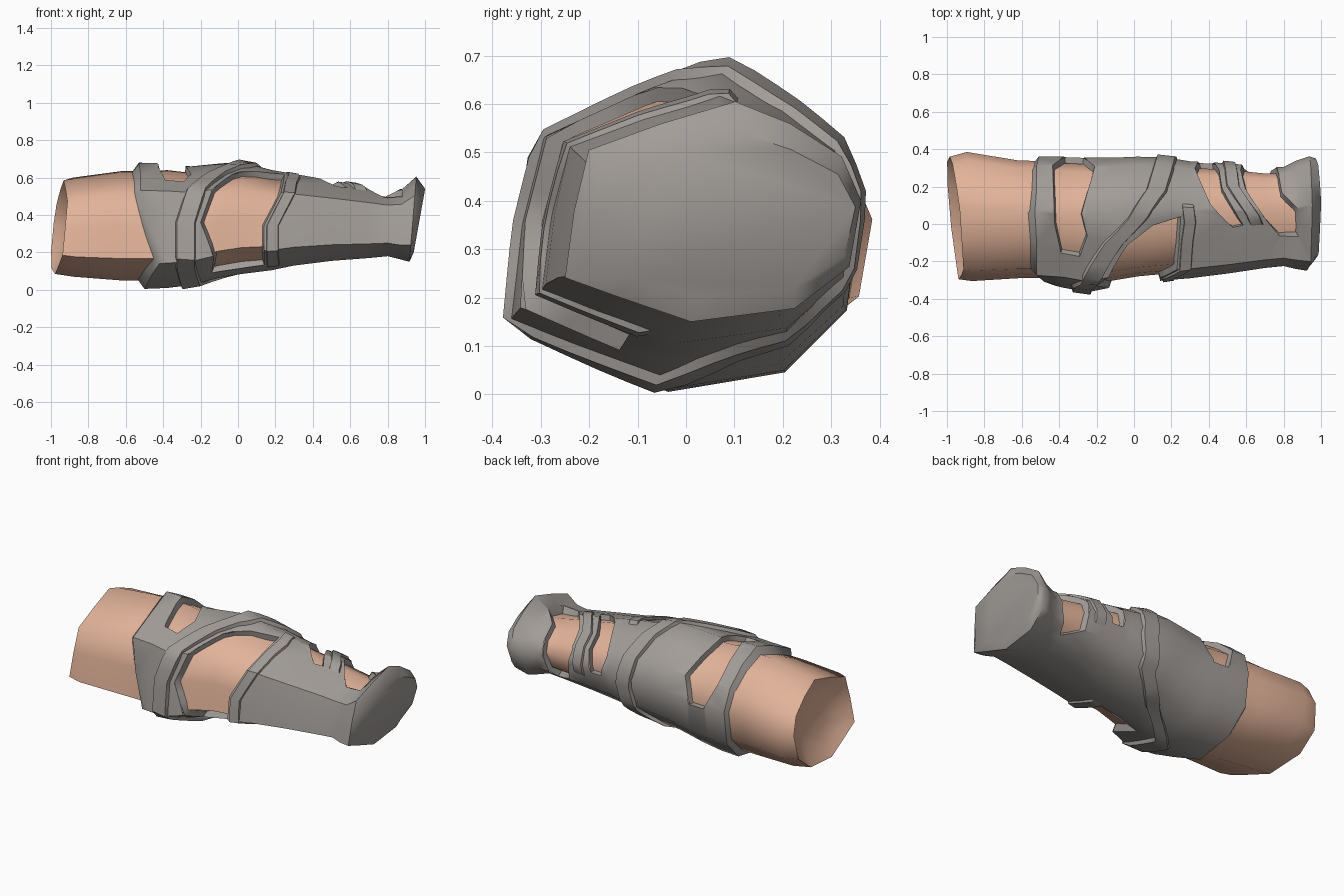
import bpy, bmesh, math
from mathutils import Vector
from mathutils.bvhtree import BVHTree
from mathutils.geometry import delaunay_2d_cdt

if "Cube" in bpy.data.objects:
    bpy.data.objects.remove(bpy.data.objects["Cube"], do_unlink=True)

AXIS_Y, AXIS_Z = 0.03, 0.36
# Angular arm cross-section, normalised to -1..1
PROFILE = [(-.15, -1), (-.65, -.77), (-1, -.6), (-.94, 0), (-.84, .56), (-.35, .8),
           (.15, 1), (.52, .8), (.87, .5), (1, .1), (.92, -.5), (.55, -.88)]
SIDES = len(PROFILE)


def material(name, colour):
    m = bpy.data.materials.new(name)
    m.use_nodes = True
    m.diffuse_color = (*colour, 1)
    m.node_tree.nodes["Principled BSDF"].inputs["Base Color"].default_value = (*colour, 1)
    return m


SKIN = material("skin", (.76, .45, .32))
CLOTH = material("grey_cloth", (.36, .335, .315))


def ring(x, y0, y1, z0, z1, inset=0, tilt_y=0, tilt_z=0, wave=None):
    cy, cz, hy, hz = (y0 + y1) / 2, (z0 + z1) / 2, (y1 - y0) / 2 - inset, (z1 - z0) / 2 - inset
    return [Vector((x + tilt_y * hy * u + tilt_z * hz * v + (wave[i] if wave else 0),
                    cy + hy * u, cz + hz * v)) for i, (u, v) in enumerate(PROFILE)]


def loft(rings, closed=False):
    bm = bmesh.new()
    rows = [[bm.verts.new(p) for p in r] for r in rings]
    for a, b in zip(rows, rows[1:] + rows[:1] if closed else rows[1:]):
        for i in range(len(a)):
            j = (i + 1) % len(a)
            bm.faces.new((a[i], a[j], b[j], b[i]))
    if not closed:
        bm.faces.new(rows[0])
        bm.faces.new(rows[-1])
    return bm


def add_object(name, bm, mat, angle):
    bmesh.ops.recalc_face_normals(bm, faces=bm.faces)
    mesh = bpy.data.meshes.new(name)
    bm.to_mesh(mesh)
    bm.free()
    ob = bpy.data.objects.new(name, mesh)
    bpy.context.collection.objects.link(ob)
    mesh.materials.append(mat)
    bpy.ops.object.select_all(action='DESELECT')
    ob.select_set(True)
    bpy.context.view_layer.objects.active = ob
    bpy.ops.object.shade_smooth_by_angle(angle=math.radians(angle))


# Outer cloth sections: x, y range, z range
WRAP = [(-.38, -.34, .36, .01, .675), (-.25, -.365, .355, .025, .66),
        (-.1, -.335, .355, .065, .675), (.02, -.315, .36, .085, .685),
        (.18, -.3, .355, .105, .64), (.3, -.29, .335, .13, .62),
        (.5, -.265, .325, .155, .585), (.7, -.235, .305, .17, .55),
        (.8, -.225, .305, .18, .53)]

# Forearm, with a hollow slanted end and a slimmer part under the cloth
END = (-.305, .37, .075, .595)
arm_rings = [ring(-.88, *END, inset=.14, tilt_y=-.1, tilt_z=.11),
             ring(-.925, *END, inset=.05, tilt_y=-.1, tilt_z=.11),
             ring(-.955, *END, inset=.01, tilt_y=-.1, tilt_z=.11),
             ring(-.88, -.305, .385, .07, .6, tilt_y=-.04),
             ring(-.62, -.29, .34, .05, .635),
             ring(-.45, -.29, .335, .05, .635)]
arm_rings += [ring(*s, inset=.035) for s in WRAP]
arm_rings.append(ring(.9, -.22, .33, .19, .53, inset=.04))
add_object("forearm", loft(arm_rings), SKIN, 62)

# Cloth sections, with an uneven first edge and a flared wrist end
WAVE = [-.02, .02, .06, 0, -.04, -.04, -.05, -.04, -.04, -.03, -.03, -.02]
START = (-.33, .36, .005, .68)
wrap_rings = [ring(-.52, *START, inset=.055, wave=WAVE), ring(-.48, *START, wave=WAVE)]
wrap_rings += [ring(*s) for s in WRAP]
wrap_rings += [ring(.87, -.24, .34, .165, .54, tilt_z=.05),
               ring(.935, -.25, .362, .15, .605, tilt_z=.08),
               ring(.97, -.205, .35, .2, .54, tilt_z=.18)]
form = loft(wrap_rings)
surface = BVHTree.FromBMesh(form)
form.free()


def on_surface(x, angle, lift=0):
    """Point on the sleeve at a position along the arm and an angle round it."""
    ray = Vector((0, math.cos(angle), math.sin(angle)))
    start = Vector((x, AXIS_Y, AXIS_Z))
    return start + ray * (surface.ray_cast(start, ray)[3] + lift)


def densify(path):
    """Add steps between (x, degrees) points; returns (x, radians)."""
    points = []
    for (xa, aa), (xb, ab) in zip(path, path[1:]):
        n = max(1, round(abs(ab - aa) / 10))
        points += [Vector((xa + (xb - xa) * k / n, math.radians(aa + (ab - aa) * k / n)))
                   for k in range(n)]
    return points


def inside(p, outline):
    hit = False
    for a, b in zip(outline, outline[1:] + outline[:1]):
        if (a.y > p.y) != (b.y > p.y) and p.x < a.x + (b.x - a.x) * (p.y - a.y) / (b.y - a.y):
            hit = not hit
    return hit


# Front window, then three windows running over the top to the back
WINDOWS = [
    [(-.14, 238), (-.13, 207), (-.2, 180), (-.14, 152), (-.03, 118), (.1, 98),
     (.25, 88), (.24, 125), (.23, 150), (.14, 183), (.14, 238)],
    [(-.435, 28), (-.37, 0), (-.27, 0), (-.21, 28), (-.28, 85),
     (-.25, 110), (-.29, 133), (-.39, 129), (-.425, 95)],
    [(.325, 25), (.35, 0), (.42, 0), (.455, 25), (.47, 48),
     (.585, 101), (.53, 104), (.41, 72)],
    [(.57, 20), (.59, -20), (.71, -36), (.76, 0), (.79, 45), (.88, 75),
     (.88, 125), (.78, 125), (.69, 85), (.595, 45)]]
outlines = [densify(w + w[:1]) for w in WINDOWS]

# Unroll the sleeve, cut the windows into the flat sheet, then roll it up again
flat, solid, cells, cuts = [], [], [], []
for r in wrap_rings:
    for k in range(SIDES + 1):
        p = r[k % SIDES]
        a = math.atan2(p.z - AXIS_Z, p.y - AXIS_Y) % math.tau
        if k > SIDES / 2 and a > math.pi:
            a -= math.tau
        flat.append(Vector((p.x, a)))
        solid.append(p)
W = SIDES + 1
for row in range(len(wrap_rings) - 1):
    for k in range(SIDES):
        i = row * W + k
        cells.append((i, i + W, i + W + 1, i + 1))
for o in outlines:
    base = len(flat)
    flat += o
    cuts += [(base + i, base + (i + 1) % len(o)) for i in range(len(o))]
points, _, faces, origins, _, _ = delaunay_2d_cdt(flat, cuts, cells, 1, 1e-5)

sheet = bmesh.new()
verts = []
for p, source in zip(points, origins):
    known = [i for i in source if i < len(solid)]
    verts.append(sheet.verts.new(solid[known[0]] if known else on_surface(*p)))
for f in faces:
    centre = sum((points[i] for i in f), Vector((0, 0))) / len(f)
    if not any(inside(centre, o) for o in outlines):
        sheet.faces.new([verts[i] for i in f])
sheet.faces.new([sheet.verts.new(p) for p in wrap_rings[-1]])
# Sloping rims of the windows
for o in outlines:
    middle = (min(p.x for p in o) + max(p.x for p in o)) / 2
    rim = [(sheet.verts.new(on_surface(*p)),
            sheet.verts.new(on_surface(p.x + (middle - p.x) * .14, p.y, -.06))) for p in o]
    for (a, b), (c, d) in zip(rim, rim[1:] + rim[:1]):
        sheet.faces.new((a, c, d, b))
bmesh.ops.remove_doubles(sheet, verts=sheet.verts, dist=.0005)
bmesh.ops.delete(sheet, geom=[v for v in sheet.verts if not v.link_faces], context='VERTS')
add_object("cloth_sleeve", sheet, CLOTH, 50)


def strap(name, path, width, lift, closed=False):
    """Raised cloth band that follows the sleeve; path is (x, degrees)."""
    steps = densify(path)
    rows = []
    for k, p in enumerate(steps):
        top = -.01 if not closed and k in (0, len(steps) - 1) else lift
        rows.append([on_surface(p.x + side * width, p.y, h) for side, h in
                     ((-.5, -.03), (-.36, top), (.36, top), (.5, -.03))])
    add_object(name, loft(rows, closed), CLOTH, 42)


strap("main_strap", [(-.25, 255), (-.28, 215), (-.28, 180), (-.22, 150), (-.11, 117),
                     (.02, 90), (.12, 60), (.16, 30), (.18, 0), (.14, -35),
                     (-.05, -75), (-.25, -105)], .13, .02, True)
strap("window_edge_strap", [(.19, 250), (.185, 215), (.185, 183), (.275, 150), (.285, 120),
                            (.3, 95), (.28, 60)], .08, .012)
strap("wrist_strap", [(.50, -12), (.53, 45), (.635, 85), (.68, 118)], .085, .014)
